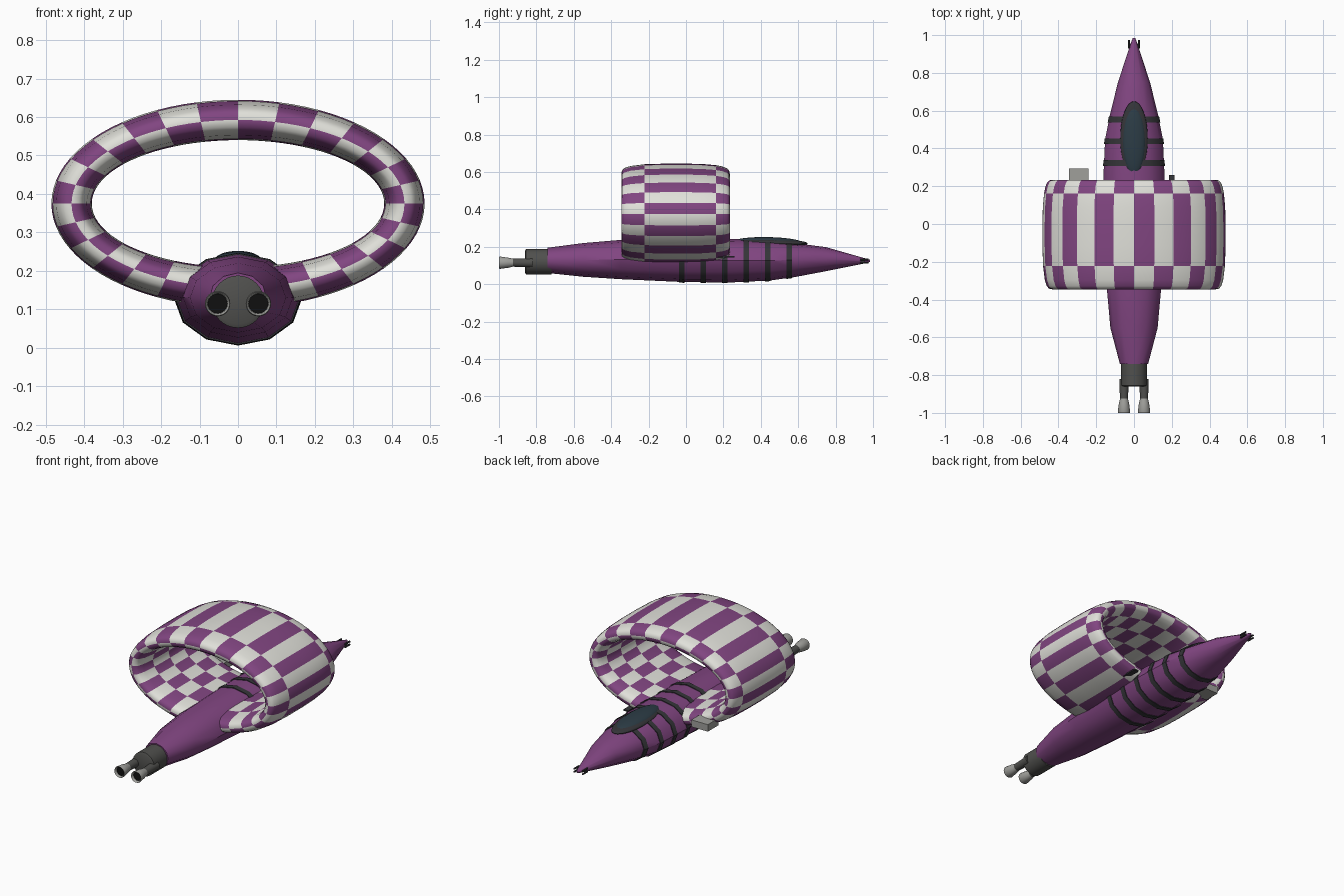
import bpy, math
from math import sin, cos, pi

if "Cube" in bpy.data.objects:
    bpy.data.objects.remove(bpy.data.objects["Cube"])


def mat(name, r, g, b):
    m = bpy.data.materials.new(name)
    m.diffuse_color = (r, g, b, 1)
    m.use_nodes = True
    m.node_tree.nodes["Principled BSDF"].inputs["Base Color"].default_value = m.diffuse_color
    return m


PURPLE = mat("purple", .22, .06, .22)
WHITE = mat("off_white", .75, .75, .70)
DARK = mat("dark_trim", .035, .035, .04)
GLASS = mat("tinted_glass", .025, .045, .06)
METAL = mat("dark_metal", .08, .08, .075)
PALE = mat("pale_metal", .35, .35, .33)
BLACK = mat("black", .005, .005, .005)


def finish(ob, angle=40):
    bpy.ops.object.select_all(action='DESELECT')
    ob.select_set(True)
    bpy.context.view_layer.objects.active = ob
    bpy.ops.object.shade_smooth_by_angle(angle=math.radians(angle))
    return ob


def mesh(name, verts, faces, mats, angle=40):
    me = bpy.data.meshes.new(name)
    me.from_pydata(verts, [], faces)
    for m in mats:
        me.materials.append(m)
    ob = bpy.data.objects.new(name, me)
    bpy.context.collection.objects.link(ob)
    return finish(ob, angle)


def loft(name, sections, m, sides=12, cx=0, closed=False, angle=40):
    """Elliptical sections (y, half width, z bottom, z top) skinned along y."""
    verts, faces = [], []
    for y, w, lo, hi in sections:
        for k in range(sides):
            a = 2 * pi * k / sides
            verts.append((cx + w * sin(a), y, (lo + hi) / 2 + (hi - lo) / 2 * cos(a)))
    n = len(sections)
    for i in range(n if closed else n - 1):
        p, q = i * sides, (i + 1) % n * sides
        for k in range(sides):
            j = (k + 1) % sides
            faces.append((p + k, p + j, q + j, q + k))
    if not closed:
        faces.append(tuple(range(sides))[::-1])
        faces.append(tuple(range((n - 1) * sides, n * sides)))
    return mesh(name, verts, faces, [m], angle)


def lathe(name, cx, cz, profile, m, sides=24, closed=False):
    return loft(name, [(y, r, cz - r, cz + r) for y, r in profile], m, sides, cx, closed)


def box(name, x0, x1, y0, y1, z0, z1, m):
    bpy.ops.mesh.primitive_cube_add(size=1, location=((x0 + x1) / 2, (y0 + y1) / 2, (z0 + z1) / 2))
    ob = bpy.context.object
    ob.name = name
    ob.scale = (x1 - x0, y1 - y0, z1 - z0)
    ob.data.materials.append(m)


def ellipsoid(name, loc, scale, m, tilt=0):
    bpy.ops.mesh.primitive_uv_sphere_add(segments=32, ring_count=16, location=loc, rotation=(tilt, 0, 0))
    ob = bpy.context.object
    ob.name = name
    ob.scale = scale
    ob.data.materials.append(m)
    finish(ob, 60)


# Fuselage
HULL = [(-.74, .075, .06, .195), (-.55, .125, .04, .22), (-.35, .143, .027, .237),
        (0, .16, .011, .243), (.25, .162, .01, .243), (.45, .153, .02, .235),
        (.58, .127, .038, .22), (.75, .085, .07, .198), (.96, .016, .112, .138),
        (.985, .006, .119, .131)]
loft("fuselage", HULL, PURPLE)


def hull_at(y, grow):
    for a, b in zip(HULL, HULL[1:]):
        if a[0] <= y <= b[0]:
            t = (y - a[0]) / (b[0] - a[0])
            w, lo, hi = [a[i] + t * (b[i] - a[i]) for i in (1, 2, 3)]
            return (y, w + grow, lo - grow, hi + grow)


# Dark hoops wrapped around the hull
for i in range(6):
    y = -.022 + i * .115
    loft(f"hull_band_{i + 1}", [hull_at(y - .015, -.006), hull_at(y - .015, .004),
                                hull_at(y + .015, .004), hull_at(y + .015, -.006)],
         DARK, closed=True, angle=35)

# Canopy
ellipsoid("canopy_frame", (0, .45, .222), (.073, .2, .022), DARK, -.02)
ellipsoid("canopy_glass", (0, .44, .226), (.062, .18, .026), GLASS, -.02)

# Checkered ring wing: rounded wing section swept round an ellipse
OUTER = [[-1, -.985, -.94, -.83], [-.57, -.2, .2, .5], [.75, .87, .95, .988]]
INNER = [[1, .988, .95, .87], [.75, .55], [.35, .1], [-.1, -.35], [-.57, -.83, -.94, -.985]]
section, bands = [], []
for s, rows in ((1, OUTER), (-1, INNER)):
    for row in rows:
        b = 0 if not bands else bands[-1] + 1
        for u in row:
            section.append((-.056 + .29 * u, s * .0525 * max(0, 1 - abs(u) ** 3) ** (1 / 3)))
            bands.append(b)
SEGS, SUB = 28, 3
N, P = SEGS * SUB, len(section)
verts = [((.4325 + n) * sin(2 * pi * k / N), y, .375 + (.2175 + n) * cos(2 * pi * k / N))
         for k in range(N) for y, n in section]
faces, colours = [], []
for k in range(N):
    for j in range(P):
        k2, j2 = (k + 1) % N, (j + 1) % P
        faces.append((k * P + j, k * P + j2, k2 * P + j2, k2 * P + j))
        colours.append((k // SUB + bands[j]) % 2)
ring = mesh("ring_wing", verts, faces, [WHITE, PURPLE], 60)
ring.data.polygons.foreach_set("material_index", colours)

# Engine block and twin nozzles
lathe("engine_block", 0, .12, [(-.86, .058), (-.855, .068), (-.72, .068)], METAL, 32)
for side, x in (("left", -.053), ("right", .053)):
    lathe(f"{side}_engine_pipe", x, .115, [(-.93, .021), (-.83, .025), (-.82, .025)], METAL)
    lathe(f"{side}_nozzle", x, .115, [(-.92, .02), (-.95, .027), (-.995, .033), (-1, .031),
                                      (-.995, .027), (-.94, .018)], PALE, closed=True)
    lathe(f"{side}_nozzle_core", x, .115, [(-.985, .027), (-.945, .02)], BLACK)
    # Small nose guns
    for row, z in (("upper", .132), ("lower", .115)):
        lathe(f"{side}_{row}_nose_gun", x * .5, z, [(.93, .005), (.975, .005)], DARK, 8)
    box(f"{side}_gun_mount", min(0, x * .5), max(0, x * .5), .935, .955, .118, .13, DARK)

# Equipment on the trailing edge of the ring
box("ring_equipment_box", -.345, -.24, .2, .295, .185, .225, PALE)
box("ring_fin", .185, .215, .15, .26, .142, .15, DARK)
